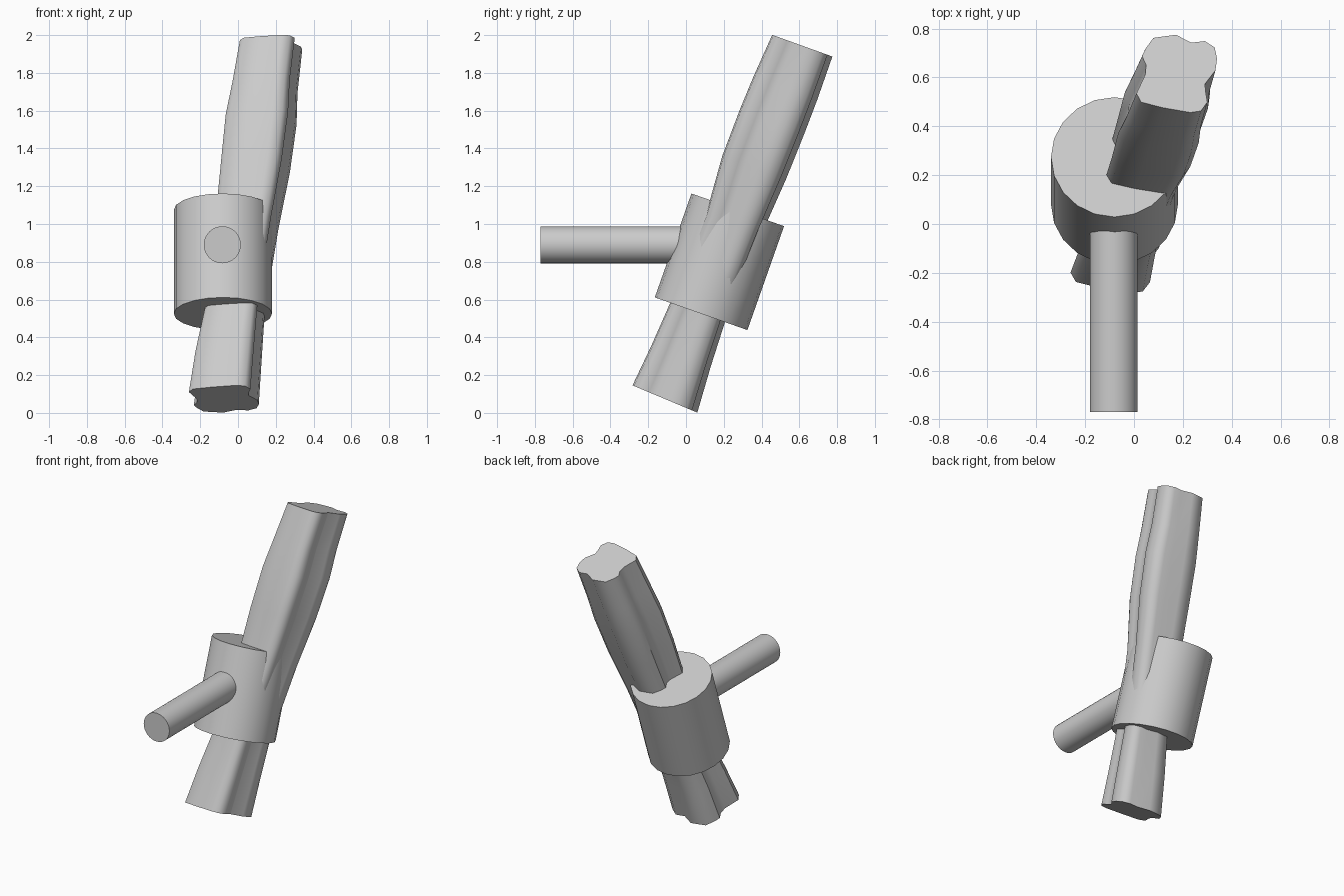
import bpy, bmesh, math
from mathutils import Vector

if "Cube" in bpy.data.objects:
    bpy.data.objects.remove(bpy.data.objects["Cube"])


def smooth(ob, deg):
    bpy.ops.object.select_all(action='DESELECT')
    ob.select_set(True)
    bpy.context.view_layer.objects.active = ob
    bpy.ops.object.shade_smooth_by_angle(angle=math.radians(deg))


def cylinder(name, start, end, radius, sides):
    a, b = Vector(start), Vector(end)
    axis = b - a
    bpy.ops.mesh.primitive_cylinder_add(vertices=sides, radius=radius,
                                        depth=axis.length, location=(a + b) / 2)
    ob = bpy.context.object
    ob.name = name
    ob.rotation_euler = axis.to_track_quat('Z', 'Y').to_euler()
    smooth(ob, 35)
    return ob


# Tilted collar and the level peg on its front
cylinder("collar", (-0.08, 0.08, 0.525), (-0.08, 0.274, 1.075), 0.26, 20)
cylinder("peg", (-0.083, -0.77, 0.89), (-0.083, 0.06, 0.89), 0.098, 32)

# Irregular outline of the shaft, as fractions of its width and depth
outline = [(0, .26), (.06, .15), (.33, .08), (.67, .02), (.80, .04), (.88, .15),
           (.86, .27), (.85, .38), (.98, .55), (1, .70), (.97, .84), (.85, .92),
           (.68, .90), (.49, 1), (.21, .96), (.11, .82), (.07, .73), (.12, .62),
           (.11, .50)]

# Shaft stations: centre height, x range, y range
stations = [(.075, -.26, .11, -.29, .06), (.30, -.225, .125, -.19, .13),
            (.53, -.175, .14, -.09, .205), (.76, -.145, .175, .005, .305),
            (1.0, -.12, .215, .10, .40), (1.3, -.09, .275, .185, .53),
            (1.55, -.065, .31, .28, .63), (1.72, -.03, .315, .35, .695),
            (1.945, .01, .34, .45, .775)]

bm = bmesh.new()
rings = []
for z, x0, x1, y0, y1 in stations:
    slope = .42 if z < .2 else .36
    rings.append([bm.verts.new((x0 + u * (x1 - x0), y0 + v * (y1 - y0),
                                z - slope * (v - .5) * (y1 - y0)))
                  for u, v in outline])
n = len(outline)
for a, b in zip(rings, rings[1:]):
    for i in range(n):
        j = (i + 1) % n
        bm.faces.new((a[i], a[j], b[j], b[i]))
bm.faces.new(rings[0][::-1])
bm.faces.new(rings[-1])
bmesh.ops.recalc_face_normals(bm, faces=bm.faces)
mesh = bpy.data.meshes.new("shaft")
bm.to_mesh(mesh)
bm.free()
shaft = bpy.data.objects.new("shaft", mesh)
bpy.context.collection.objects.link(shaft)
smooth(shaft, 48)
